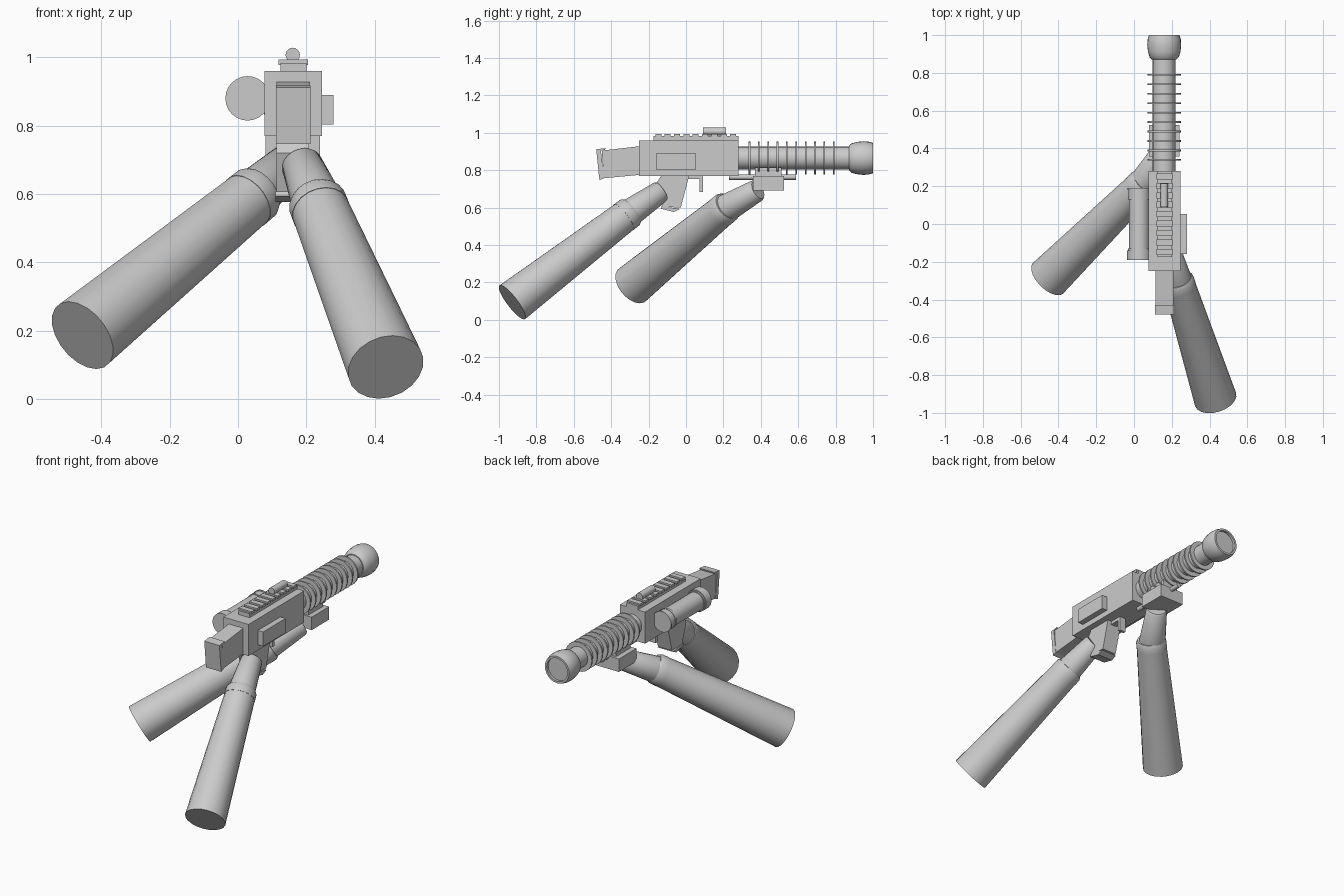
import bpy, bmesh, math
from mathutils import Vector

if "Cube" in bpy.data.objects:
    bpy.data.objects.remove(bpy.data.objects["Cube"])

CX, BZ = 0.16, 0.865   # gun centre line x, barrel axis z


def make(name, bm, smooth=False):
    bmesh.ops.recalc_face_normals(bm, faces=bm.faces)
    me = bpy.data.meshes.new(name)
    bm.to_mesh(me)
    bm.free()
    ob = bpy.data.objects.new(name, me)
    bpy.context.collection.objects.link(ob)
    if smooth:
        bpy.ops.object.select_all(action='DESELECT')
        ob.select_set(True)
        bpy.context.view_layer.objects.active = ob
        bpy.ops.object.shade_smooth_by_angle(angle=math.radians(35))
    return ob


def prism(name, x0, x1, pts):
    """Extrude a (y, z) outline from x0 to x1."""
    bm = bmesh.new()
    a = [bm.verts.new((x0, y, z)) for y, z in pts]
    b = [bm.verts.new((x1, y, z)) for y, z in pts]
    bm.faces.new(a)
    bm.faces.new(b)
    for i in range(len(pts)):
        j = (i + 1) % len(pts)
        bm.faces.new((a[i], a[j], b[j], b[i]))
    return make(name, bm)


def box(name, x0, x1, y0, y1, z0, z1):
    return prism(name, x0, x1, [(y0, z0), (y1, z0), (y1, z1), (y0, z1)])


def lathe(name, start, direction, profile, n=24):
    """Sweep (distance, radius) rings along an axis and cap both ends."""
    d = Vector(direction).normalized()
    u = d.cross(Vector((0, 0, 1))).normalized()
    v = d.cross(u)
    bm = bmesh.new()
    rings = []
    for t, r in profile:
        c = Vector(start) + d * t
        rings.append([bm.verts.new(c + (u * math.cos(k * math.tau / n) + v * math.sin(k * math.tau / n)) * r)
                      for k in range(n)])
    for a, b in zip(rings, rings[1:]):
        for k in range(n):
            j = (k + 1) % n
            bm.faces.new((a[k], a[j], b[j], b[k]))
    bm.faces.new(rings[0])
    bm.faces.new(rings[-1])
    return make(name, bm, True)


Y = (0, 1, 0)

# Receiver, side box and stock
box("receiver", 0.077, 0.245, -0.25, 0.28, 0.77, 0.96)
box("side_box", 0.24, 0.28, -0.16, 0.053, 0.803, 0.89)
prism("stock", 0.113, 0.21, [(-0.25, 0.775), (-0.25, 0.928), (-0.45, 0.905), (-0.44, 0.757)])
prism("butt_plate", 0.111, 0.212, [(-0.48, 0.912), (-0.43, 0.918), (-0.433, 0.908),
                                   (-0.455, 0.905), (-0.438, 0.757), (-0.463, 0.747)])

# Top rail with teeth and a small sight tube
box("top_rail", 0.125, 0.2, -0.175, 0.28, 0.955, 0.984)
for i in range(9):
    y = -0.148 + i * 0.05
    box(f"rail_tooth_{i}", 0.119, 0.205, y - 0.016, y + 0.016, 0.978, 0.993)
lathe("sight_tube", (CX, 0.09, 1.007), Y, [(0, 0.021), (0.125, 0.021)], 16)

# Barrel, cooling rings and hollow rounded muzzle
lathe("barrel", (CX, 0.27, BZ), Y, [(0, 0.061), (0.63, 0.061)])
for i in range(10):
    lathe(f"cooling_ring_{i}", (CX, 0.335 + i * 0.05, BZ), Y, [(0, 0.088), (0.009, 0.088)])
lathe("muzzle", (CX, 0.872, BZ), Y, [(0, 0.066), (0.012, 0.078), (0.04, 0.086), (0.075, 0.09),
                                    (0.105, 0.088), (0.128, 0.081), (0.128, 0.069), (0.113, 0.069)])

# Canister on the left side
lathe("canister", (0.028, -0.19, 0.88), Y,
      [(0, 0.06), (0, 0.065), (0.05, 0.065), (0.05, 0.06), (0.06, 0.06), (0.06, 0.055), (0.32, 0.055),
       (0.32, 0.06), (0.335, 0.06), (0.335, 0.058), (0.37, 0.058), (0.37, 0.062), (0.38, 0.062)])

# Grip, base plate and trigger guard
prism("grip", 0.113, 0.207, [(-0.165, 0.72), (-0.13, 0.775), (0.018, 0.775), (-0.028, 0.6), (-0.125, 0.605)])
prism("grip_base", 0.109, 0.211, [(-0.135, 0.594), (-0.13, 0.608), (-0.03, 0.593), (-0.065, 0.577)])
box("guard_top", 0.14, 0.18, 0.0, 0.09, 0.752, 0.775)
box("guard_front", 0.14, 0.18, 0.073, 0.09, 0.683, 0.76)

# Fore grip block and under-barrel rod
box("fore_grip", 0.08, 0.24, 0.358, 0.525, 0.692, 0.77)
box("fore_grip_top", 0.11, 0.21, 0.37, 0.51, 0.77, 0.815)
lathe("under_rod", (CX, 0.23, 0.763), Y, [(0, 0.014), (0.357, 0.014)], 12)


# Arms: tapered sleeve, cuff band and forearm tip
def arm(side, end, cuff, tip):
    e, c, t = Vector(end), Vector(cuff), Vector(tip)
    n = (c - e).length
    lathe(side + "_sleeve", e, c - e, [(0, 0.114), (n, 0.085)], 20)
    lathe(side + "_cuff", c, c - e, [(-0.01, 0.087), (0.03, 0.086), (0.045, 0.078)], 20)
    m = (t - c).length
    lathe(side + "_hand", c, t - c, [(0, 0.077), (0.05, 0.074), (m - 0.01, 0.06), (m, 0.052)], 20)


arm("right", (0.432, -0.929, 0.094), (0.24, -0.325, 0.555), (0.185, -0.13, 0.69))
arm("left", (-0.455, -0.287, 0.187), (0.033, 0.195, 0.585), (0.155, 0.385, 0.695))
